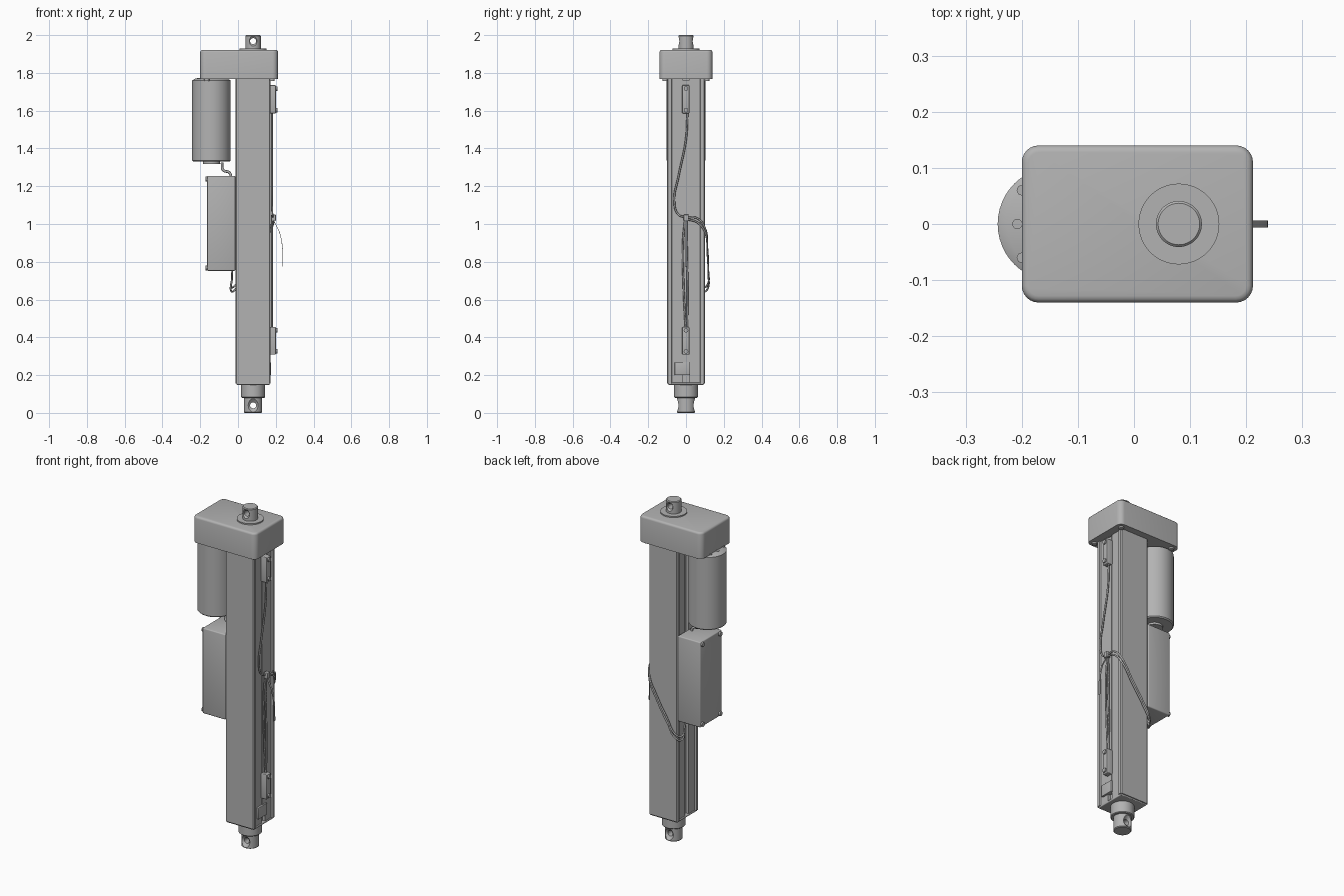
import bpy, bmesh, math
from mathutils import Vector, Matrix

if "Cube" in bpy.data.objects:
    bpy.data.objects.remove(bpy.data.objects["Cube"], do_unlink=True)

GREY = (0.45, 0.45, 0.45, 1)
metal = bpy.data.materials.new("plain_grey")
metal.use_nodes = True
metal.diffuse_color = GREY
metal.node_tree.nodes["Principled BSDF"].inputs["Base Color"].default_value = GREY


def finish(name, data, angle=35):
    ob = bpy.data.objects.new(name, data)
    bpy.context.collection.objects.link(ob)
    data.materials.append(metal)
    if angle and ob.type == 'MESH':
        bpy.ops.object.select_all(action='DESELECT')
        ob.select_set(True)
        bpy.context.view_layer.objects.active = ob
        bpy.ops.object.shade_smooth_by_angle(angle=math.radians(angle))
    return ob


def to_mesh(name, bm, angle=35):
    bmesh.ops.recalc_face_normals(bm, faces=bm.faces)
    me = bpy.data.meshes.new(name)
    bm.to_mesh(me)
    bm.free()
    return finish(name, me, angle)


def box(name, lo, hi, bevel=0.0, upright=0.0):
    """Box from two corners; upright rounds vertical edges before the rest."""
    bm = bmesh.new()
    lo, hi = Vector(lo), Vector(hi)
    bmesh.ops.create_cube(bm, size=1, matrix=Matrix.Translation((lo + hi) / 2)
                          @ Matrix.Diagonal((*(hi - lo), 1)))
    if upright:
        edges = [e for e in bm.edges
                 if abs(e.verts[0].co.z - e.verts[1].co.z) > 1e-4]
        bmesh.ops.bevel(bm, geom=edges, offset=upright, segments=6,
                        profile=0.5, affect='EDGES')
        edges = [e for e in bm.edges
                 if min(v.co.z for v in e.verts) > hi.z - 1e-4]
    else:
        edges = bm.edges[:]
    if bevel:
        bmesh.ops.bevel(bm, geom=edges, offset=bevel, segments=3,
                        profile=0.5, affect='EDGES')
    return to_mesh(name, bm)


def lathe(name, profile, origin, axis=(0, 0, 1), sides=48):
    """Solid of revolution from (radius, height) pairs."""
    bm = bmesh.new()
    rot = Vector(axis).to_track_quat('Z', 'Y').to_matrix()
    rings = []
    for r, h in profile:
        rings.append([bm.verts.new(Vector(origin) + rot @ Vector(
            (r * math.cos(t), r * math.sin(t), h)))
            for t in (2 * math.pi * i / sides for i in range(sides))])
    for a, b in zip(rings, rings[1:]):
        for i in range(sides):
            j = (i + 1) % sides
            bm.faces.new((a[i], a[j], b[j], b[i]))
    bm.faces.new(rings[0])
    bm.faces.new(rings[-1])
    return to_mesh(name, bm)


def wire(name, points, radius=0.005):
    cu = bpy.data.curves.new(name, 'CURVE')
    cu.dimensions = '3D'
    cu.bevel_depth = radius
    cu.bevel_resolution = 2
    cu.use_fill_caps = True
    cu.resolution_u = 8
    sp = cu.splines.new('BEZIER')
    sp.bezier_points.add(len(points) - 1)
    for bp, p in zip(sp.bezier_points, points):
        bp.co = p
        bp.handle_left_type = bp.handle_right_type = 'AUTO'
    return finish(name, cu)


def drill(target, z):
    """Cross hole along y, countersunk at both ends."""
    cutter = lathe("cutter", [(0.05, -0.06), (0.016, -0.032), (0.016, 0.032),
                              (0.05, 0.06)], (AX, 0, z), (0, 1, 0), 32)
    mod = target.modifiers.new("hole", 'BOOLEAN')
    mod.operation = 'DIFFERENCE'
    mod.solver = 'EXACT'
    mod.object = cutter
    bpy.ops.object.select_all(action='DESELECT')
    target.select_set(True)
    bpy.context.view_layer.objects.active = target
    bpy.ops.object.modifier_apply(modifier=mod.name)
    bpy.data.objects.remove(cutter, do_unlink=True)
    bpy.ops.object.shade_smooth_by_angle(angle=math.radians(35))


AX = 0.08          # axis of the rod and tube
HALF_X, HALF_Y = 0.093, 0.1

# Gear housing with its underside screws
box("gear_housing", (-0.2, -0.14, 1.768), (0.212, 0.14, 1.922), 0.012, 0.03)
for x in (-0.165, 0.18):
    for y in (-0.11, 0.11):
        lathe("housing_screw", [(0.014, 0), (0.014, 0.012)], (x, y, 1.758), sides=20)

# Rear clevis, collar and front rod end
lathe("clevis_collar", [(0.072, 0), (0.072, 0.008)], (AX, 0, 1.921))
clevis = lathe("rear_clevis", [(0.041, 0), (0.041, 0.086), (0.037, 0.09)], (AX, 0, 1.91))
drill(clevis, 1.968)
lathe("rod_guide", [(0.059, 0), (0.063, 0.004), (0.063, 0.08)], (AX, 0, 0.08))
rod = lathe("rod_end", [(0.044, 0), (0.048, 0.004), (0.048, 0.1)], (AX, 0, 0))
drill(rod, 0.04)

# Extruded tube with a shallow channel and slot on both sides
quarter = [(HALF_X - 0.006, HALF_Y), (HALF_X, HALF_Y - 0.006), (HALF_X, 0.078),
           (HALF_X - 0.008, 0.074), (HALF_X - 0.008, 0.016), (HALF_X - 0.025, 0.016)]
half = quarter + [(x, -y) for x, y in reversed(quarter)]
outline = half + [(-x, -y) for x, y in half]


def extrude(name, pts, z0, z1):
    bm = bmesh.new()
    face = bm.faces.new([bm.verts.new((AX + x, y, z0)) for x, y in pts])
    res = bmesh.ops.extrude_face_region(bm, geom=[face])
    bmesh.ops.translate(bm, vec=(0, 0, z1 - z0),
                        verts=[v for v in res["geom"] if isinstance(v, bmesh.types.BMVert)])
    return to_mesh(name, bm, 0)


extrude("tube", outline, 0.27, 1.77)
extrude("tube_end", outline, 0.156, 0.27)
box("end_plate", (AX - 0.088, -0.094, 0.148), (AX + 0.088, 0.094, 0.16), 0.004)
box("end_clip", (0.15, -0.06, 0.2), (0.176, 0.022, 0.268), 0.003)

# Motor can, rear boss and vent plates
MX = -0.141
lathe("motor", [(0.096, 0), (0.102, 0.006), (0.102, 0.43), (0.085, 0.44)], (MX, 0, 1.33))
lathe("motor_boss", [(0.045, 0), (0.045, 0.015)], (MX, 0, 1.318))
for x, y in ((-0.208, 0), (-0.2, 0.06), (-0.2, -0.06)):
    lathe("motor_rivet", [(0.009, 0), (0.009, 0.004)], (x, y, 1.769), sides=16)

# Control box with a screw at each corner
box("control_box", (-0.163, -0.1, 0.752), (-0.014, 0.1, 1.255), 0.006)
for y in (-0.082, 0.082):
    for z in (0.768, 1.238):
        lathe("box_screw", [(0.013, 0), (0.013, 0.012)], (-0.16, y, z), (-1, 0, 0), 20)
wire("motor_lead", [(-0.085, 0, 1.325), (-0.078, 0, 1.285), (-0.045, 0, 1.272),
                    (-0.035, 0, 1.245)], 0.007)

# Limit sensors on the side channel
for z0, z1 in ((1.585, 1.735), (0.308, 0.455)):
    box("sensor", (0.155, -0.02, z0), (0.2, 0.018, z1), 0.004)
    for z in (z0 + 0.018, z1 - 0.018):
        lathe("sensor_screw", [(0.012, 0), (0.012, 0.01)], (0.198, 0, z), (1, 0, 0), 20)
box("slot_strip", (0.15, -0.015, 0.2), (0.168, 0.015, 1.76))

# Sensor wires meeting at the tie
wire("upper_sensor_wire", [(0.18, 0.008, 1.59), (0.18, 0.0, 1.45), (0.18, -0.04, 1.25),
                           (0.18, -0.062, 1.12), (0.182, -0.04, 1.05), (0.185, 0, 1.035)])
for y in (-0.012, 0.008):
    wire("lower_sensor_wire", [(0.18, y * 0.4, 1.03), (0.18, y - 0.004, 0.9),
                               (0.18, y, 0.65), (0.18, 0.006 if y > 0 else -0.002, 0.45)])

# Wire pair crossing the back to the control box
for d in (0.0, 0.022):
    wire("cross_wire", [(0.185, 0, 1.035 - d * 0.4), (0.188, 0.06, 1.03 - d),
                        (0.17, 0.1, 0.98 - d), (0.11, 0.113, 0.87 - d),
                        (0.04, 0.118, 0.76 - d), (-0.015, 0.112, 0.675 - d),
                        (-0.034, 0.09, 0.665 - d), (-0.032, 0.06, 0.71),
                        (-0.03, 0.04 - d, 0.76)])

# Cable tie: head, loop and loose tail
box("tie_head", (0.176, -0.012, 1.015), (0.2, 0.014, 1.05), 0.003)
bm = bmesh.new()
path = [(0.19, 1.02), (0.205, 0.99), (0.222, 0.955), (0.233, 0.91), (0.238, 0.86), (0.239, 0.775)]
pts = [(x, z) for x, z in path] + [(x - 0.003, z) for x, z in reversed(path)]
face = bm.faces.new([bm.verts.new((x, -0.006, z)) for x, z in pts])
res = bmesh.ops.extrude_face_region(bm, geom=[face])
bmesh.ops.translate(bm, vec=(0, 0.012, 0),
                    verts=[v for v in res["geom"] if isinstance(v, bmesh.types.BMVert)])
to_mesh("tie_tail", bm)
